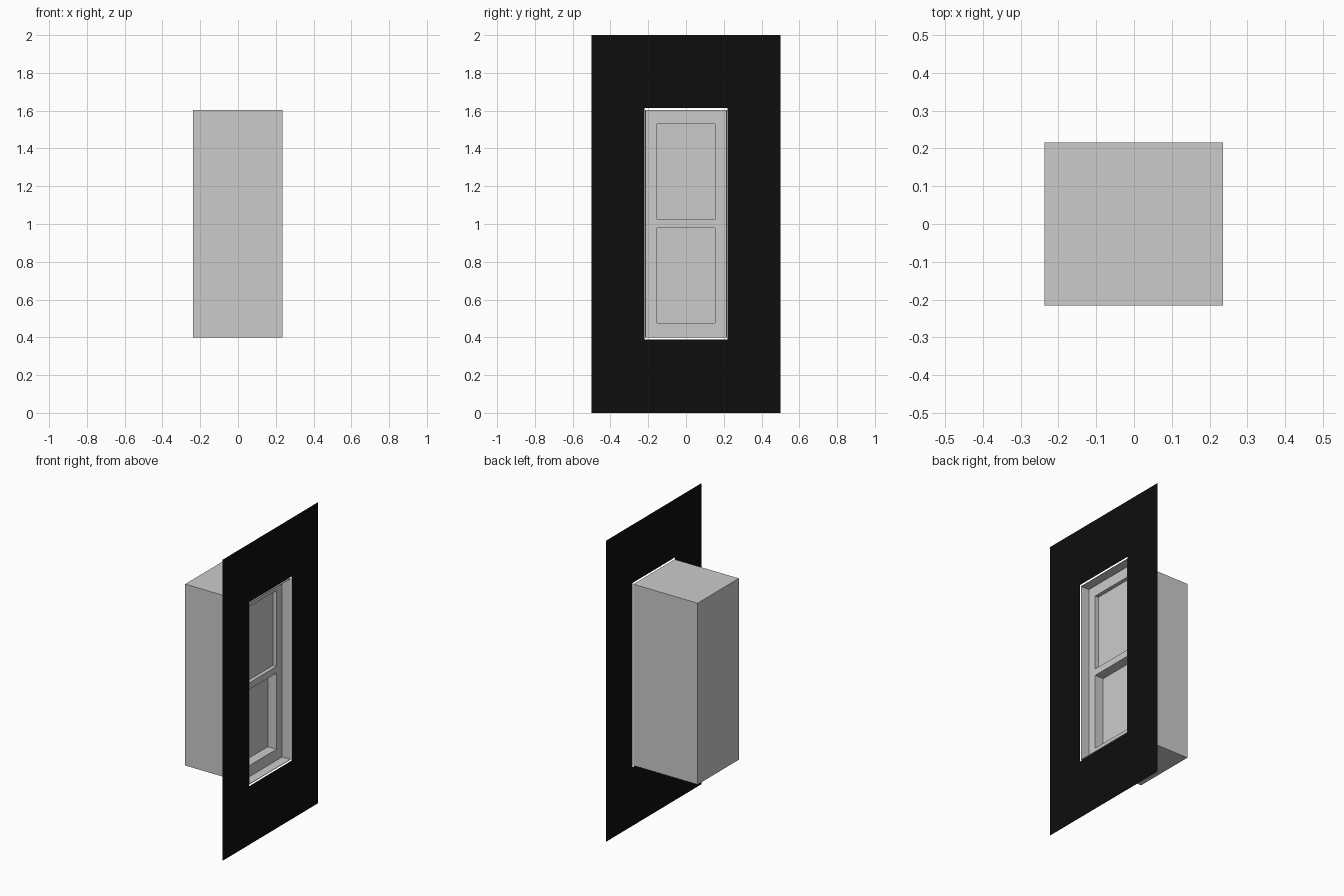
import bpy
import bmesh
from mathutils import Vector

cube = bpy.data.objects.get("Cube")
if cube:
    bpy.data.objects.remove(cube, do_unlink=True)

FRONT = 0.237        # plane of the wall panel
CASE_Y = 0.216       # half width of the casing
CASE_Z = (0.398, 1.603)
RIM = 0.003


def material(name, value):
    mat = bpy.data.materials.new(name)
    mat.use_nodes = True
    colour = (value, value, value, 1)
    mat.diffuse_color = colour
    mat.node_tree.nodes["Principled BSDF"].inputs["Base Color"].default_value = colour
    return mat


def finish(name, bm, mat):
    mesh = bpy.data.meshes.new(name)
    bm.to_mesh(mesh)
    bm.free()
    mesh.materials.append(mat)
    obj = bpy.data.objects.new(name, mesh)
    bpy.context.collection.objects.link(obj)
    return obj


def box(name, low, high, mat):
    low, high = Vector(low), Vector(high)
    bm = bmesh.new()
    bmesh.ops.create_cube(bm, size=1)
    bmesh.ops.scale(bm, vec=high - low, verts=bm.verts)
    bmesh.ops.translate(bm, vec=(low + high) / 2, verts=bm.verts)
    return finish(name, bm, mat)


def carve(target, low, high):
    cutter = box("cutter", low, high, target.data.materials[0])
    cutter.hide_render = True
    mod = target.modifiers.new("carve", "BOOLEAN")
    mod.operation = "DIFFERENCE"
    mod.solver = "EXACT"
    mod.object = cutter
    bpy.context.view_layer.objects.active = target
    bpy.ops.object.modifier_apply(modifier=mod.name)
    bpy.data.objects.remove(cutter, do_unlink=True)


grey = material("light grey", 0.6)
black = material("black", 0.004)

# Wall panel: flat sheet with an opening slightly larger than the casing
bm = bmesh.new()


def loop(half, bottom, top):
    corners = ((-half, bottom), (half, bottom), (half, top), (-half, top))
    return [bm.verts.new((FRONT, y, z)) for y, z in corners]


outer = loop(0.5, 0, 2)
inner = loop(0.221, 0.389, 1.613)
for i in range(4):
    j = (i + 1) % 4
    bm.faces.new((outer[i], outer[j], inner[j], inner[i]))
finish("wall_panel", bm, black)

# Window casing: a block with a reveal cut into its front
casing = box("window_casing", (-FRONT, -CASE_Y, CASE_Z[0]),
             (FRONT - 0.002, CASE_Y, CASE_Z[1]), grey)
SASH = 0.175
carve(casing, (SASH, -CASE_Y + RIM, CASE_Z[0] + RIM),
      (0.3, CASE_Y - RIM, CASE_Z[1] - RIM))

# Panes: shallow upper sash, deeper lower sash
for depth, bottom, top in ((0.15, 1.025, 1.53), (0.112, 0.475, 0.98)):
    carve(casing, (depth, -0.154, bottom), (0.3, 0.154, top))
